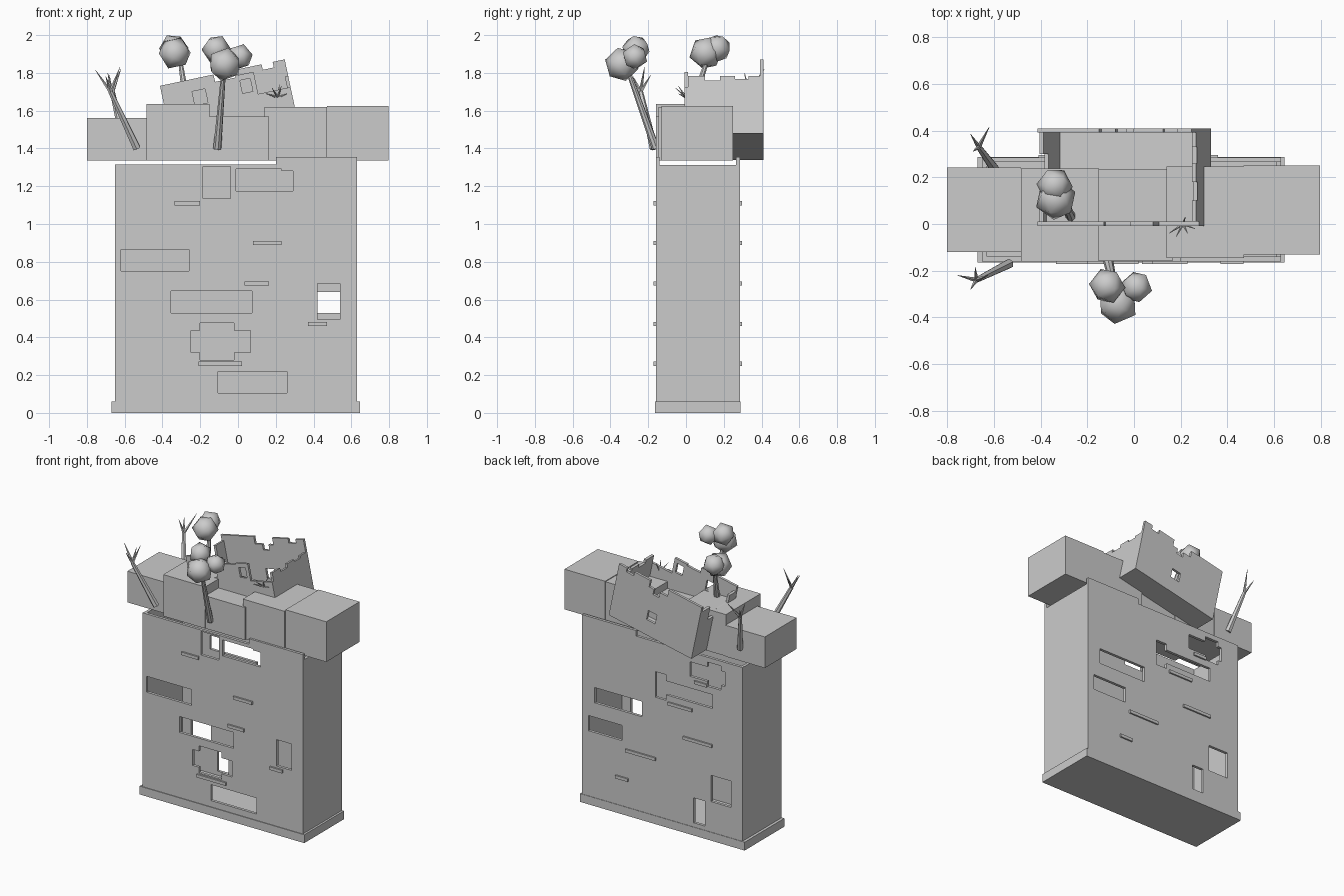
import bpy, bmesh, math, random
from mathutils import Vector, Matrix

if "Cube" in bpy.data.objects:
    bpy.data.objects.remove(bpy.data.objects["Cube"])

random.seed(4)
grey = bpy.data.materials.new("pale grey")
grey.diffuse_color = (0.6, 0.6, 0.6, 1)
grey.use_nodes = True
grey.node_tree.nodes["Principled BSDF"].inputs["Base Color"].default_value = grey.diffuse_color


def finish(name, bm, smooth=False):
    bmesh.ops.recalc_face_normals(bm, faces=bm.faces)
    me = bpy.data.meshes.new(name)
    bm.to_mesh(me)
    bm.free()
    me.materials.append(grey)
    for p in me.polygons:
        p.use_smooth = smooth
    ob = bpy.data.objects.new(name, me)
    bpy.context.collection.objects.link(ob)
    return ob


def box(name, x0, x1, y0, y1, z0, z1):
    bm = bmesh.new()
    bmesh.ops.create_cube(bm, size=1)
    for v in bm.verts:
        v.co = ((x0, x1)[v.co.x > 0], (y0, y1)[v.co.y > 0], (z0, z1)[v.co.z > 0])
    return finish(name, bm)


def panel(name, outer, holes, matrix, thick):
    """Wall in local XZ with rectangular holes, extruded along local Y."""
    rects = [outer] + holes
    us = sorted({min(max(u, outer[0]), outer[1]) for r in rects for u in r[:2]})
    vs = sorted({min(max(v, outer[2]), outer[3]) for r in rects for v in r[2:]})
    bm = bmesh.new()
    for a, b in zip(us, us[1:]):
        for c, d in zip(vs, vs[1:]):
            mu, mv = (a + b) / 2, (c + d) / 2
            if any(h[0] < mu < h[1] and h[2] < mv < h[3] for h in holes):
                continue
            bm.faces.new([bm.verts.new((u, 0, v)) for u, v in ((a, c), (b, c), (b, d), (a, d))])
    bmesh.ops.remove_doubles(bm, verts=bm.verts, dist=1e-5)
    ret = bmesh.ops.extrude_face_region(bm, geom=bm.faces[:])
    bmesh.ops.translate(bm, vec=(0, thick, 0),
                        verts=[g for g in ret["geom"] if isinstance(g, bmesh.types.BMVert)])
    bmesh.ops.transform(bm, matrix=matrix, verts=bm.verts)
    return finish(name, bm)


def limb(bm, a, b, r1, r2, seg=6):
    """Tapered branch between two points."""
    a, b = Vector(a), Vector(b)
    rot = (b - a).to_track_quat('Z', 'Y').to_matrix().to_4x4()
    bmesh.ops.create_cone(bm, cap_ends=True, segments=seg, radius1=r1, radius2=r2,
                          depth=(b - a).length, matrix=Matrix.Translation((a + b) / 2) @ rot)


# main hollow block: front and back walls with windows
front_holes = [(-.185, -.04, 1.135, 1.305), (-.01, .29, 1.175, 1.28), (-.01, .23, 1.28, 1.29),
               (-.62, -.26, .75, .865), (-.355, .075, .53, .645),
               (-.25, .065, .32, .435), (-.2, -.02, .28, .475),
               (.42, .54, .495, .685), (-.105, .26, .105, .22), (-.65, .2, 1.315, 1.36)]
back_holes = [(.15, .53, .745, .855), (.31, .58, .53, .64),
              (-.41, .046, .955, 1.055), (-.04, .046, .915, 1.10),
              (-.51, -.23, 1.14, 1.245), (-.48, -.37, 1.105, 1.28),
              (-.56, -.40, .28, .47), (-.35, -.26, .09, .27), (-.65, .2, 1.315, 1.36)]
outer = (-.65, .63, .05, 1.355)
panel("front_wall", outer, front_holes, Matrix.Translation((0, -.16, 0)), .02)
panel("back_wall", outer, back_holes, Matrix.Translation((0, .265, 0)), .02)
box("left_wall", -.65, -.63, -.14, .265, .05, 1.313)
box("right_wall", .61, .63, -.14, .265, .05, 1.313)
box("plinth", -.67, .645, -.165, .288, 0, .06)

# window ledges
for i, (x0, x1, z) in enumerate([(-.335, -.2, 1.11), (.08, .23, .9), (.035, .165, .685),
                                 (.37, .47, .47), (-.21, .02, .26)]):
    box(f"front_ledge_{i}", x0, x1, -.172, -.155, z - .011, z + .011)
for i, (x0, x1, z) in enumerate([(-.37, -.27, 1.11), (-.25, -.06, .9), (-.41, -.18, .685),
                                 (.04, .28, .47), (.26, .36, .26)]):
    box(f"back_ledge_{i}", x0, x1, .28, .296, z - .011, z + .011)

# row of rooftop blocks
for i, b in enumerate([(-.8, -.485, -.12, .243, 1.56), (-.485, -.15, -.16, .238, 1.635),
                       (-.15, .165, -.158, .235, 1.57), (.14, .472, -.145, .247, 1.62),
                       (.47, .796, -.13, .25, 1.625)]):
    box(f"roof_block_{i}", *b[:4], 1.335, b[4])

# tilted ruined hut: local origin at its lower left corner
W, H, D = .675, .40, .41
hut = Matrix.Translation((-.33, 0, 1.34)) @ Matrix.Rotation(math.radians(-12), 4, 'Y')
side = Matrix.Rotation(math.radians(90), 4, 'Z')
panel("hut_front", (0, W, 0, H),
      [(.16, .23, .26, .335), (.42, .475, .27, .34), (.29, .40, .36, H),
       (.50, W, .25, H), (.40, .50, .37, H)],
      hut @ Matrix.Translation((0, -.008, 0)), .018)
panel("hut_back", (0, W, 0, H),
      [(.32, .39, .11, .18), (.27, .42, .35, H), (.33, .38, .31, H), (.55, .61, .37, H)],
      hut @ Matrix.Translation((0, D - .018, 0)), .018)
panel("hut_right", (0.01, D - .018, 0, .31), [(.1, .18, .285, .32), (.26, .33, .295, .32)],
      hut @ Matrix.Translation((W, 0, 0)) @ side, .018)
panel("hut_left", (0.01, D - .018, 0, .36), [(.08, .2, .3, .37), (.2, .3, .26, .37)],
      hut @ Matrix.Translation((.018, 0, 0)) @ side, .018)
floor = box("hut_floor", 0, W, .01, D - .018, 0, .018)
floor.data.transform(hut)

# leafy trees with faceted crowns
trees = {
    "front_tree": ([(-.11, -.16, 1.40), (-.075, -.31, 1.82)],
                   [(-.07, -.34, 1.845, .092), (-.115, -.265, 1.925, .078), (.01, -.27, 1.885, .07)]),
    "back_tree": ([(-.27, .03, 1.62), (-.305, .11, 1.86)],
                  [(-.335, .105, 1.905, .09), (-.34, .165, 1.93, .078)]),
}
for name, (trunk, crowns) in trees.items():
    bm = bmesh.new()
    limb(bm, *trunk, .022, .012, 8)
    finish(name + "_trunk", bm)
    bm = bmesh.new()
    for x, y, z, r in crowns:
        rot = Matrix.Rotation(random.random() * 3, 4, 'Z') @ Matrix.Rotation(random.random() * 3, 4, 'X')
        bmesh.ops.create_icosphere(bm, subdivisions=1, radius=r,
                                   matrix=Matrix.Translation((x, y, z)) @ rot)
    finish(name + "_crown", bm, True)

# bare trees: trunk, then branch tips from the fork
bare = {
    "front_bare_tree": ((-.535, -.17, 1.40), (-.675, -.24, 1.70),
                        [(-.755, -.22, 1.815), (-.70, -.28, 1.78), (-.625, -.22, 1.83), (-.68, -.185, 1.79)]),
    "back_bare_tree": ((-.60, .24, 1.42), (-.665, .33, 1.70),
                       [(-.70, .385, 1.78), (-.62, .415, 1.82), (-.69, .31, 1.80)]),
}
for name, (a, b, tips) in bare.items():
    bm = bmesh.new()
    limb(bm, a, b, .022, .013)
    for t in tips:
        limb(bm, b, t, .011, .001, 5)
    finish(name, bm)

# little shrub on the hut front
bm = bmesh.new()
for t in [(.15, -.04, 1.69), (.18, -.055, 1.72), (.23, -.04, 1.73), (.26, -.02, 1.69), (.22, .03, 1.74)]:
    limb(bm, (.21, .0, 1.67), t, .007, .001, 5)
finish("hut_shrub", bm)
